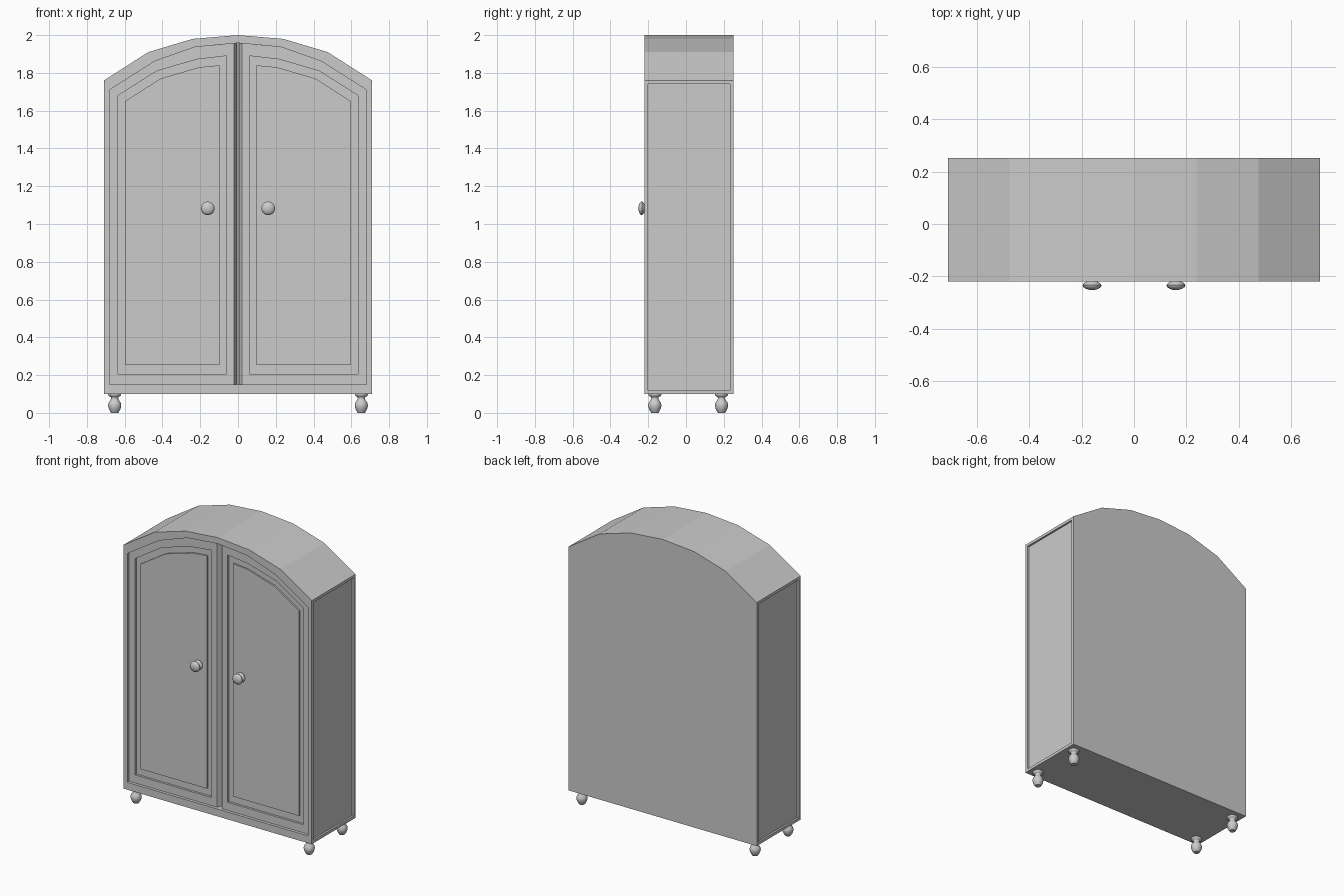
import bpy, bmesh, math
from mathutils import Matrix

if "Cube" in bpy.data.objects:
    bpy.data.objects.remove(bpy.data.objects["Cube"])

FRONT, BACK = -0.22, 0.252
DOOR_Y = -0.20


def finish(name, bm):
    bmesh.ops.recalc_face_normals(bm, faces=bm.faces)
    me = bpy.data.meshes.new(name)
    bm.to_mesh(me)
    bm.free()
    ob = bpy.data.objects.new(name, me)
    bpy.context.collection.objects.link(ob)
    return ob


def stack(rings):
    """Join matching xz outlines, each at its own y, and cap both ends."""
    bm = bmesh.new()
    loops = [[bm.verts.new((x, y, z)) for x, z in pts] for y, pts in rings]
    for a, b in zip(loops, loops[1:]):
        for i in range(len(a)):
            j = (i + 1) % len(a)
            bm.faces.new((a[i], a[j], b[j], b[i]))
    bm.faces.new(loops[0])
    bm.faces.new(loops[-1])
    return bm


def arch(half, top, bottom):
    """Full symmetric arched outline from its right half and apex."""
    w = half[0][0]
    return ([(-w, bottom), (w, bottom)] + half + [(0, top)]
            + [(-x, z) for x, z in reversed(half)])


def lathe(name, profile, location, axis_rot=None, steps=20):
    bm = bmesh.new()
    vs = [bm.verts.new((r, 0, h)) for r, h in profile]
    es = [bm.edges.new(p) for p in zip(vs, vs[1:])]
    bmesh.ops.spin(bm, geom=vs + es, cent=(0, 0, 0), axis=(0, 0, 1),
                   angle=2 * math.pi, steps=steps)
    bmesh.ops.remove_doubles(bm, verts=bm.verts, dist=1e-5)
    if axis_rot:
        bm.transform(axis_rot)
    ob = finish(name, bm)
    ob.location = location
    bpy.ops.object.select_all(action='DESELECT')
    ob.select_set(True)
    bpy.context.view_layer.objects.active = ob
    bpy.ops.object.shade_smooth_by_angle(angle=math.radians(50))
    return ob


# Arched cabinet with a recessed door opening
outer = arch([(0.71, 1.76), (0.475, 1.91), (0.24, 1.98)], 2.0, 0.10)
opening = arch([(0.68, 1.71), (0.44, 1.862), (0.227, 1.937)], 1.958, 0.15)
bm = stack([(BACK, outer), (FRONT, outer), (FRONT, opening), (-0.165, opening)])
bmesh.ops.recalc_face_normals(bm, faces=bm.faces)
bm.normal_update()

# Recessed side panels
sides = [f for f in bm.faces if abs(f.calc_center_median().x) > 0.705]
bmesh.ops.inset_individual(bm, faces=sides, thickness=0.027, depth=0)
bmesh.ops.inset_individual(bm, faces=sides, thickness=0.0005, depth=-0.012)
finish("cabinet", bm)


# Doors: bevelled meeting edge, sunken moulding, raised inner panel
def door_outline(bottom, tops, s):
    pts = [(tops[-1][0], bottom), (tops[0][0], bottom)] + tops
    return [(x * s, z) for x, z in pts]


edge_in = [(0.68, 1.71), (0.44, 1.862), (0.227, 1.937), (0.005, 1.957)]
edge = edge_in[:3] + [(0.02, 1.956)]
mould = [(0.635, 1.68), (0.43, 1.81), (0.215, 1.872), (0.06, 1.89)]
panel = [(0.598, 1.65), (0.41, 1.77), (0.205, 1.83), (0.098, 1.84)]
knob = [(0, 0), (0.03, 0), (0.032, 0.006), (0.026, 0.013), (0.016, 0.018),
        (0.018, 0.025), (0.03, 0.031), (0.036, 0.039), (0.034, 0.046),
        (0.024, 0.053), (0.012, 0.057), (0, 0.058)]
for side, s in (("left", -1), ("right", 1)):
    e0, e1, m, p = (door_outline(b, t, s) for b, t in
                    ((0.15, edge_in), (0.15, edge), (0.205, mould), (0.253, panel)))
    finish(side + "_door", stack([(-0.164, e0), (-0.175, e0), (DOOR_Y, e1), (DOOR_Y, m),
                                  (-0.185, m), (-0.185, p), (-0.195, p)]))
    lathe(side + "_knob", knob, (0.16 * s, -0.194, 1.083),
          Matrix.Rotation(math.radians(90), 4, 'X'))

# Turned feet
foot = [(0, 0), (0.019, 0), (0.025, 0.01), (0.032, 0.024), (0.035, 0.04),
        (0.032, 0.054), (0.023, 0.067), (0.018, 0.077), (0.021, 0.084),
        (0.031, 0.089), (0.034, 0.095), (0.034, 0.101), (0, 0.101)]
for side, x in (("left", -0.653), ("right", 0.653)):
    for end, y in (("front", -0.165), ("back", 0.188)):
        lathe(f"{end}_{side}_foot", foot, (x, y, 0))
